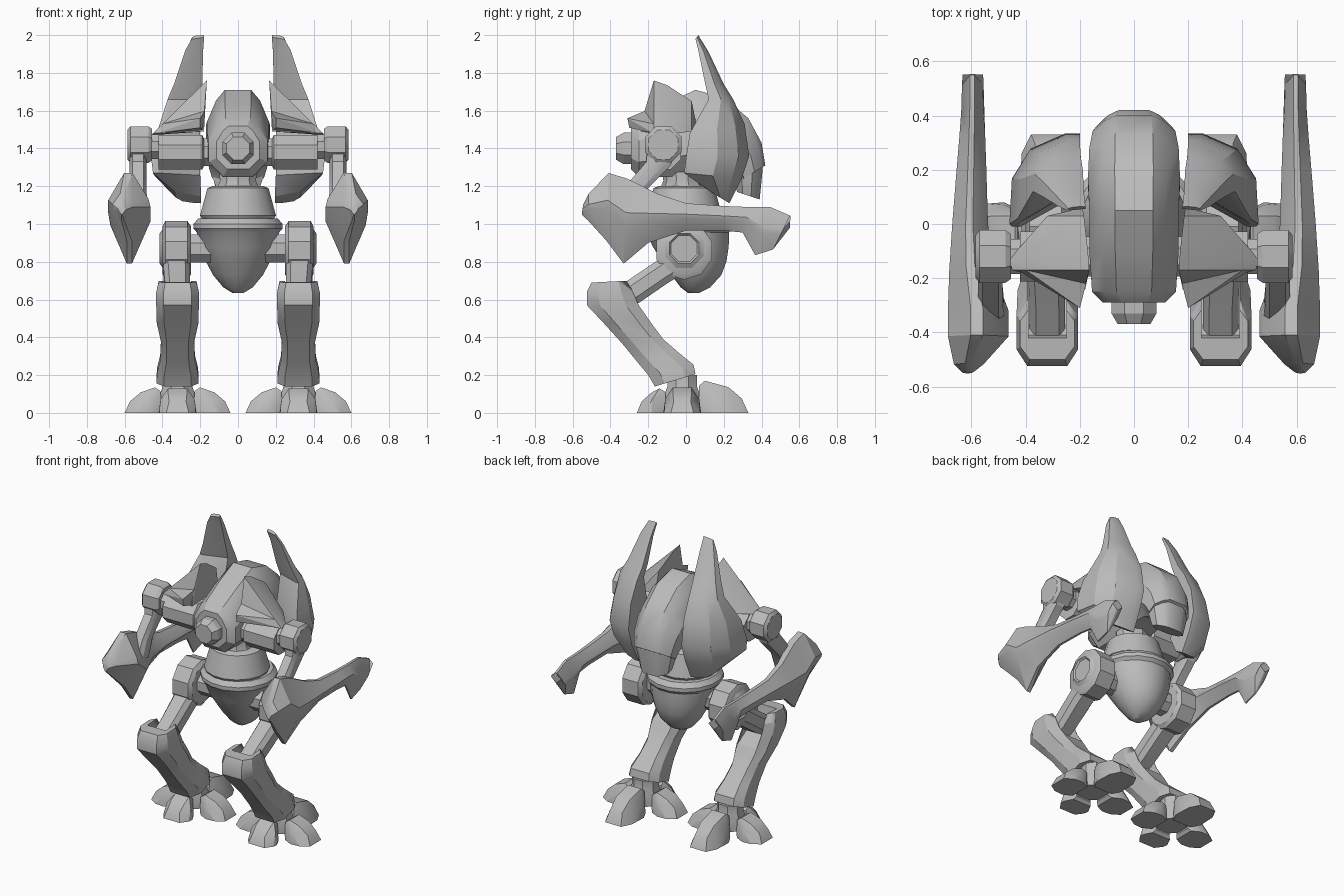
import bpy, bmesh, math
from mathutils import Vector

grey = bpy.data.materials.new("plain grey")
grey.diffuse_color = (0.5, 0.5, 0.5, 1)


def finish(name, bm, mirror=False):
    """Turn a bmesh into a named object, mirrored over x = 0 if asked."""
    bmesh.ops.recalc_face_normals(bm, faces=bm.faces)
    me = bpy.data.meshes.new(name)
    bm.to_mesh(me)
    bm.free()
    me.materials.append(grey)
    ob = bpy.data.objects.new(name, me)
    bpy.context.collection.objects.link(ob)
    bpy.ops.object.select_all(action='DESELECT')
    ob.select_set(True)
    bpy.context.view_layer.objects.active = ob
    bpy.ops.object.shade_smooth_by_angle(angle=math.radians(28))
    if mirror:
        ob.modifiers.new("mirror", 'MIRROR').use_axis[0] = True
    return ob


def loft(name, rings, mirror=False):
    """Skin a list of point rings and cap both ends."""
    bm = bmesh.new()
    vs = [[bm.verts.new(p) for p in r] for r in rings]
    n = len(vs[0])
    for a, b in zip(vs, vs[1:]):
        for i in range(n):
            j = (i + 1) % n
            bm.faces.new((a[i], a[j], b[j], b[i]))
    bm.faces.new(vs[0])
    bm.faces.new(vs[-1])
    return finish(name, bm, mirror)


# Cross-sections: (position from first edge to second edge, position across the width)
BLOCK = [(0, -.65), (0, .65), (.25, 1), (.75, 1), (1, .65), (1, -.65), (.75, -1), (.25, -1)]
HOOD = [(0, -.42), (0, .42), (.12, .7), (.38, 1), (.75, 1), (1, .5),
        (1, -.5), (.75, -1), (.38, -1), (.12, -.7)]
BLADE = [(0, -.15), (0, .25), (.4, 1), (.55, .9), (1, .12), (1, -.12), (.5, -1), (.38, -.9)]
SHELL = [(0, .75), (0, 1), (.5, .93), (.83, .4), (1, -.6), (1, -1), (.4, -1)]


def spans(name, shape, sections, mirror=True):
    """Loft through sections (y1, z1, y2, z2, x centre, half width)."""
    rings = []
    for y1, z1, y2, z2, xc, hw in sections:
        rings.append([(xc + s * hw, y1 + (y2 - y1) * t, z1 + (z2 - z1) * t) for t, s in shape])
    return loft(name, rings, mirror)


def lathe(name, axis, centre, profile, n=8, mirror=False):
    """Rings of (offset along axis, radius, optional shift in y) round an axis."""
    rings = []
    for off, r, *shift in profile:
        move = Vector(centre) + Vector((0, sum(shift), 0))
        ring = []
        for i in range(n):
            a = 2 * math.pi * (i + .5) / n
            u, v = r * math.cos(a), r * math.sin(a)
            p = {'x': (off, u, v), 'y': (u, off, v), 'z': (u, v, off)}[axis]
            ring.append(Vector(p) + move)
        rings.append(ring)
    return loft(name, rings, mirror)


def hulls(name, groups, mirror=True):
    """One object made from several convex chunks."""
    bm = bmesh.new()
    for pts in groups:
        vs = [bm.verts.new(p) for p in pts]
        res = bmesh.ops.convex_hull(bm, input=vs)
        junk = {v for v in res["geom_interior"] + res["geom_unused"]
                if isinstance(v, bmesh.types.BMVert)}
        bmesh.ops.delete(bm, geom=list(junk), context='VERTS')
    bmesh.ops.dissolve_limit(bm, angle_limit=.03, verts=bm.verts, edges=bm.edges)
    return finish(name, bm, mirror)


# Pelvis bowl with its rim, then waist dome and neck
lathe("pelvis", 'z', (0, .01, 0), [(.635, .03, .03), (.665, .08, .04), (.73, .135, .045),
      (.8, .172, .035), (.88, .205, .015), (.955, .222), (.975, .24), (1.0, .24), (1.03, .215)], 16)
lathe("waist", 'z', (0, -.01, 0), [(1.02, .19), (1.045, .205), (1.19, .165), (1.2, .14)], 16)
lathe("neck", 'z', (0, -.02, 0), [(1.18, .12), (1.23, .1), (1.32, .11)], 10)

# Head and torso hood, with the tail flap at the back
spans("torso", HOOD, [
    (-.29, 1.52, -.29, 1.29, 0, .115), (-.25, 1.56, -.25, 1.25, 0, .155),
    (-.1, 1.64, -.1, 1.25, 0, .165), (.05, 1.71, .05, 1.26, 0, .165),
    (.2, 1.67, .12, 1.28, 0, .17), (.33, 1.56, .2, 1.28, 0, .165),
    (.4, 1.43, .25, 1.25, 0, .153), (.42, 1.31, .27, 1.22, 0, .137)], False)
spans("tail_flap", HOOD, [
    (.405, 1.36, .26, 1.3, 0, .13), (.405, 1.28, .26, 1.22, 0, .13),
    (.39, 1.13, .27, 1.17, 0, .105)], False)
lathe("eye", 'y', (0, 0, 1.4), [(-.25, .09), (-.33, .09), (-.37, .065)])

# Tall horned back shells, wrapping from the outer front edge to the inner back edge
spans("back_shell", SHELL, [
    (.05, 1.98, .065, 2.0, .212, .033), (.065, 1.92, .12, 1.91, .232, .047),
    (.1, 1.75, .2, 1.74, .262, .073), (.12, 1.66, .25, 1.66, .285, .088),
    (.02, 1.48, .31, 1.53, .315, .115), (0, 1.35, .335, 1.36, .33, .13),
    (-.01, 1.27, .295, 1.24, .325, .125), (.13, 1.17, .23, 1.11, .265, .07)])

# Shoulder armour: peaked plate plus a front brim
hulls("shoulder_armour", [
    [(.165, -.17, 1.76), (.17, -.1, 1.735), (.185, .03, 1.65), (.19, .06, 1.5),
     (.32, .03, 1.49), (.46, -.13, 1.47), (.45, -.17, 1.48), (.18, -.225, 1.58),
     (.18, -.24, 1.49)],
    [(.175, -.215, 1.6), (.2, -.31, 1.56), (.2, -.3, 1.51), (.18, -.2, 1.49),
     (.43, -.17, 1.48), (.4, -.17, 1.53)]])

# Arms
lathe("shoulder_axle", 'x', (0, -.12, 1.38), [(.1, .08), (.18, .08), (.19, .1), (.42, .1)],
      8, True)
lathe("shoulder_link", 'x', (0, -.12, 1.41), [(.4, .07), (.5, .07)], 8, True)
lathe("shoulder_hub", 'x', (0, -.12, 1.42), [(.455, .09), (.475, .105), (.57, .105),
      (.585, .085)], 8, True)
spans("upper_arm", BLOCK, [
    (-.2, 1.45, -.06, 1.38, .53, .045), (-.21, 1.33, -.08, 1.31, .53, .045),
    (-.32, 1.2, -.2, 1.19, .53, .045), (-.37, 1.1, -.25, 1.07, .53, .05)])
spans("forearm_blade", BLADE, [
    (-.545, 1.1, -.552, 1.05, .615, .02), (-.515, 1.16, -.52, 1.02, .61, .055),
    (-.41, 1.27, -.42, .91, .575, .112), (-.31, 1.24, -.33, .79, .575, .112),
    (-.15, 1.16, -.2, .9, .6, .082), (0, 1.11, 0, .965, .605, .066),
    (.2, 1.095, .2, .965, .6, .055), (.33, 1.09, .3, .955, .597, .048),
    (.445, 1.09, .366, .835, .595, .043), (.55, 1.045, .46, .865, .595, .04),
    (.553, 1.04, .55, .98, .595, .038)])

# Hips and legs
lathe("hip_axle", 'x', (0, -.01, .87), [(.08, .08), (.28, .08)], 8, True)
lathe("hip_housing", 'x', (0, -.01, .86), [(.25, .13), (.268, .155), (.385, .155), (.4, .125)],
      10, True)
lathe("hip_cap", 'x', (0, -.01, .87), [(.38, .11), (.4, .11), (.415, .085), (.405, .075)],
      8, True)
spans("thigh", BLOCK, [
    (-.05, .88, .02, .76, .327, .07), (-.155, .805, -.1, .685, .325, .07),
    (-.31, .7, -.245, .585, .32, .065), (-.42, .63, -.36, .53, .32, .065)])
shin = spans("shin", BLOCK, [
    (-.5, .69, -.31, .7, .32, .1), (-.525, .64, -.28, .637, .32, .113),
    (-.525, .57, -.25, .57, .32, .113), (-.44, .48, -.18, .47, .32, .11),
    (-.34, .37, -.12, .39, .32, .088), (-.25, .26, -.04, .32, .32, .092),
    (-.2, .2, .04, .255, .32, .108), (-.165, .14, .05, .205, .32, .112)])
# Knee slot that the thigh sits in
slot = hulls("knee_slot_cutter", [[(x, y, z) for x in (.25, .39)
             for y, z in ((-.43, .75), (-.41, .63), (-.2, .5), (-.2, .75))]], False)
slot.hide_render = True
slot.hide_viewport = True
cut = shin.modifiers.new("knee_slot", 'BOOLEAN')
cut.object, cut.operation, cut.solver = slot, 'DIFFERENCE', 'EXACT'
shin.modifiers.move(1, 0)
lathe("ankle", 'z', (.32, -.02, 0), [(.03, .1), (.1, .1), (.14, .085), (.2, .085)], 8, True)


# Four broad clawed toes round each ankle
def toe(name, turn, length, height):
    half = [(.085, .055, .02), (.09, .055, height * .85), (.12, .05, height),
            (.16, .1, 0), (.16, .09, height * .55), (length * .7, .05, height * .8),
            (length * .9, .045, height * .45), (length, .06, 0), (length * .8, .095, 0),
            (.1, .07, 0)]
    c, s = math.cos(turn), math.sin(turn)
    pts = [(.32 + r * c - k * w * s, -.02 + r * s + k * w * c, z)
           for r, w, z in half for k in (-1, 1)]
    hulls(name, [pts])


toe("front_toe", -math.pi / 2, .24, .13)
toe("heel_toe", math.pi / 2, .35, .17)
toe("outer_toe", 0, .28, .135)
toe("inner_toe", math.pi, .28, .135)
